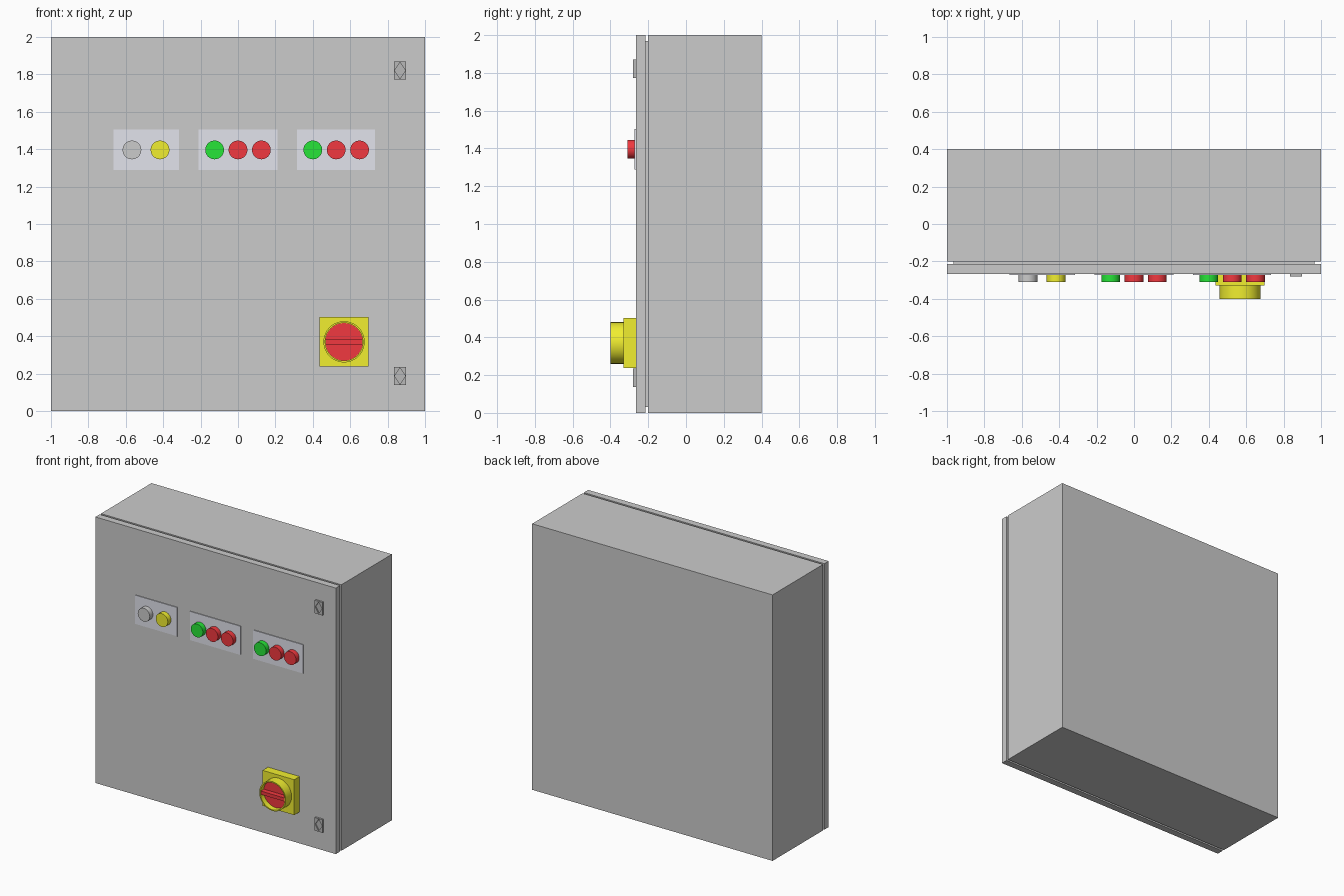
import bpy, bmesh, math
from mathutils import Matrix

if "Cube" in bpy.data.objects:
    bpy.data.objects.remove(bpy.data.objects["Cube"])


def material(name, r, g, b):
    m = bpy.data.materials.new(name)
    m.diffuse_color = (r, g, b, 1)
    m.use_nodes = True
    m.node_tree.nodes["Principled BSDF"].inputs["Base Color"].default_value = m.diffuse_color
    return m


RED = material("red", 0.88, 0.04, 0.05)
GREEN = material("green", 0.02, 0.78, 0.04)
YELLOW = material("yellow", 0.88, 0.86, 0.03)
LIGHT = material("light_grey", 0.7, 0.7, 0.7)
PLATE = material("label_plate", 0.76, 0.77, 0.84)
DARK = material("latch_grey", 0.48, 0.48, 0.48)


def finish(bm, name, mat=None, smooth=False):
    bmesh.ops.recalc_face_normals(bm, faces=bm.faces)
    me = bpy.data.meshes.new(name)
    bm.to_mesh(me)
    bm.free()
    ob = bpy.data.objects.new(name, me)
    bpy.context.collection.objects.link(ob)
    if mat:
        me.materials.append(mat)
    if smooth:
        bpy.ops.object.select_all(action='DESELECT')
        ob.select_set(True)
        bpy.context.view_layer.objects.active = ob
        bpy.ops.object.shade_smooth_by_angle(angle=math.radians(35))
    return ob


def box(name, x, y, z, mat=None):
    """Box from (min, max) ranges."""
    bm = bmesh.new()
    size = [b - a for a, b in (x, y, z)]
    mid = [(a + b) / 2 for a, b in (x, y, z)]
    bmesh.ops.create_cube(bm, size=1, matrix=Matrix.Translation(mid) @ Matrix.Diagonal((*size, 1)))
    return finish(bm, name, mat)


def lathe(name, x, z, profile, mat, n=48):
    """Revolve (radius, y) points around a front-facing axis; radius 0 ends close it."""
    bm = bmesh.new()
    vs = [bm.verts.new((x + r, y, z)) for r, y in profile]
    es = [bm.edges.new(p) for p in zip(vs, vs[1:])]
    bmesh.ops.spin(bm, geom=vs + es, cent=(x, 0, z), axis=(0, 1, 0),
                   angle=math.tau, steps=n, use_duplicate=False)
    bmesh.ops.remove_doubles(bm, verts=bm.verts, dist=1e-5)
    return finish(bm, name, mat, True)


# Cabinet body, recessed gasket and door
box("cabinet_body", (-1, 1), (-0.2, 0.4), (0, 2))
box("door_gasket", (-0.965, 0.965), (-0.216, -0.2), (0.03, 1.97))
DOOR = -0.266
box("door", (-1, 1), (DOOR, -0.215), (0, 2))

# Label plates with their push buttons
groups = [
    ((-0.666, -0.315), [(-0.567, LIGHT), (-0.417, YELLOW)]),
    ((-0.21, 0.21), [(-0.125, GREEN), (0, RED), (0.125, RED)]),
    ((0.315, 0.733), [(0.4, GREEN), (0.525, RED), (0.65, RED)]),
]
for i, (span, buttons) in enumerate(groups, 1):
    box(f"button_plate_{i}", span, (DOOR - 0.006, DOOR), (1.288, 1.504), PLATE)
    for j, (x, mat) in enumerate(buttons, 1):
        lathe(f"button_{i}_{j}", x, 1.396,
              [(0, DOOR), (0.05, DOOR), (0.05, -0.31), (0, -0.31)], mat)

# Main switch: square base, round collar, recessed dial and grip bar
SX, SZ = 0.567, 0.37
box("switch_base", (SX - 0.132, SX + 0.132), (-0.33, DOOR), (SZ - 0.133, SZ + 0.133), YELLOW)
lathe("switch_collar", SX, SZ, [(0, -0.33), (0.11, -0.33), (0.11, -0.4), (0.101, -0.4),
                                (0.101, -0.355), (0, -0.355)], YELLOW, 64)
lathe("switch_dial", SX, SZ, [(0, -0.353), (0.1, -0.353), (0.1, -0.362), (0, -0.362)], RED, 64)
box("switch_grip", (SX - 0.098, SX + 0.098), (-0.399, -0.36), (SZ - 0.013, SZ + 0.013), RED)

# Door latches: small plates with a diamond key recess
def latch(name, x, z):
    front, floor = DOOR - 0.014, DOOR - 0.005
    bm = bmesh.new()

    def loop(w, h, y, diamond=False):
        # eight points around a rectangle or a diamond
        pts = [(1, 0), (1, 1), (0, 1), (-1, 1), (-1, 0), (-1, -1), (0, -1), (1, -1)]
        out = []
        for a, b in pts:
            k = 0.5 if diamond and a and b else 1
            out.append(bm.verts.new((x + a * k * w, y, z + b * k * h)))
        return out

    loops = [loop(0.032, 0.049, DOOR), loop(0.032, 0.049, front),
             loop(0.029, 0.044, front, True), loop(0.029, 0.044, floor, True)]
    for a, b in zip(loops, loops[1:]):
        for i in range(8):
            k = (i + 1) % 8
            bm.faces.new((a[i], a[k], b[k], b[i]))
    bm.faces.new(loops[0])
    bm.faces.new(loops[-1])
    finish(bm, name, DARK)


latch("upper_latch", 0.866, 1.821)
latch("lower_latch", 0.866, 0.187)
